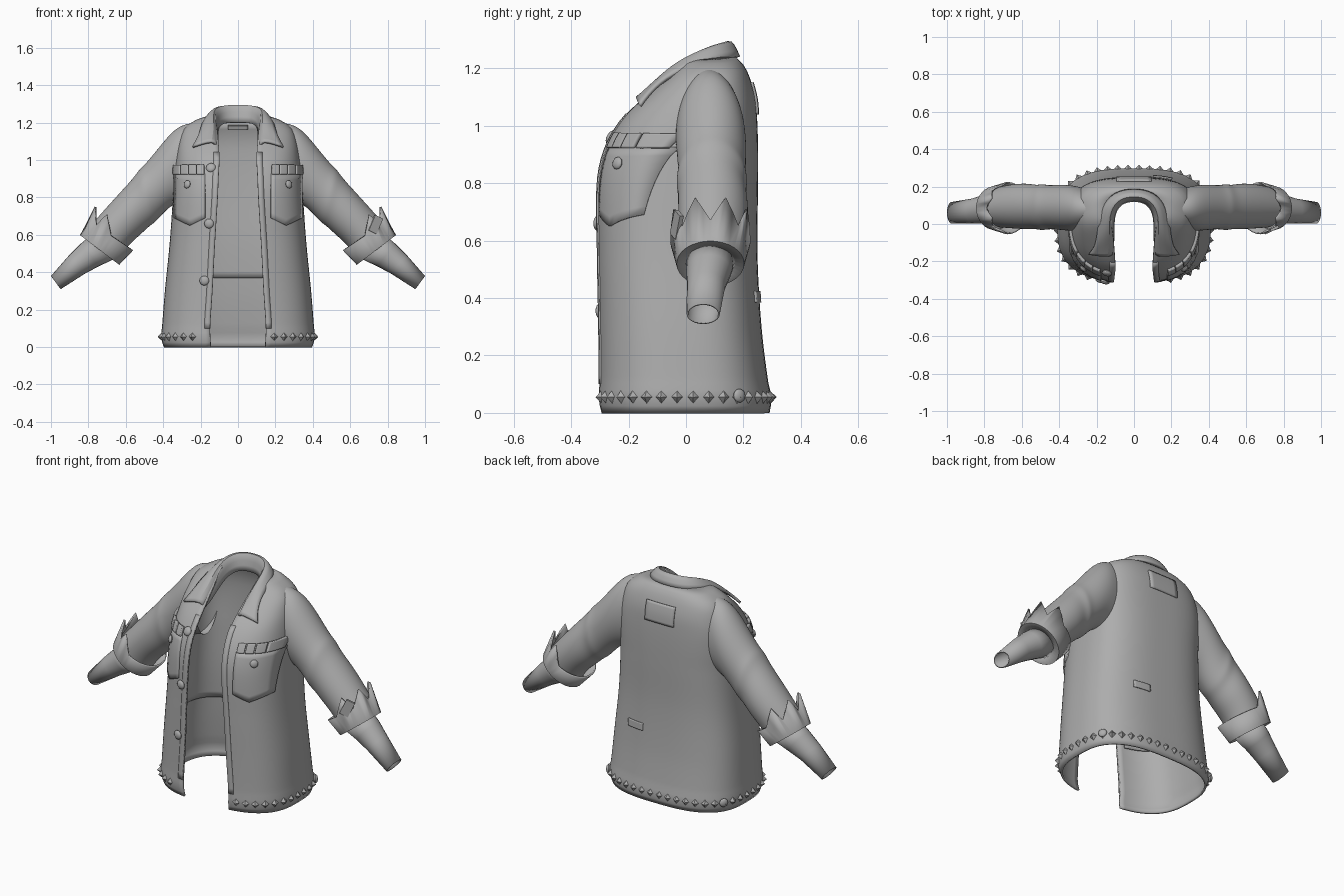
import bpy, bmesh, math
from mathutils import Vector, Matrix

cube = bpy.data.objects.get("Cube")
if cube:
    bpy.data.objects.remove(cube)

mat = bpy.data.materials.new("grey_cloth")
mat.use_nodes = True
GREY = (0.42, 0.42, 0.42, 1)
mat.diffuse_color = GREY
mat.node_tree.nodes["Principled BSDF"].inputs["Base Color"].default_value = GREY

# Torso sections: height, half width, front y, back y, middle y, half opening
SECTIONS = [
    (0.0, .39, -.295, .285, 0, .145), (.05, .405, -.305, .292, 0, .148),
    (.11, .40, -.302, .28, 0, .15), (.3, .385, -.302, .257, 0, .138),
    (.55, .36, -.306, .243, 0, .125), (.8, .342, -.306, .245, .02, .11),
    (.92, .335, -.28, .245, .05, .105), (1.02, .325, -.222, .242, .07, .1),
    (1.1, .31, -.14, .235, .07, .105), (1.17, .28, -.06, .215, .075, .112),
    (1.21, .22, -.02, .195, .08, .118), (1.238, .14, 0, .165, .08, .118)]
ROUND = 2.8


def section(z):
    """Smoothly interpolated torso section at a height."""
    s = SECTIONS
    i = max(k for k in range(len(s) - 1) if s[k][0] <= max(z, 0))
    h = s[i + 1][0] - s[i][0]
    t = min(1, (z - s[i][0]) / h)

    def slope(k, c):
        lo, hi = s[max(k - 1, 0)], s[min(k + 1, len(s) - 1)]
        return (hi[c] - lo[c]) / (hi[0] - lo[0]) * h
    out = []
    for c in range(1, 6):
        p, q, m, n = s[i][c], s[i + 1][c], slope(i, c), slope(i + 1, c)
        out.append(p + m * t + (3 * (q - p) - 2 * m - n) * t ** 2 + (2 * (p - q) + m + n) * t ** 3)
    return out


def on_body(a, z, off=0.0):
    """Point on the torso; angle 0 is the front, pi the back."""
    w, front, back, mid, gap = section(z)
    e = 2 / ROUND
    x = math.copysign((w + off) * abs(math.sin(a)) ** e, math.sin(a))
    k = abs(math.cos(a)) ** e
    y = mid - (mid - front + off) * k if math.cos(a) > 0 else mid + (back - mid + off) * k
    return Vector((x, y, z))


def angle(x, z, back=False):
    a = math.asin(min(1, abs(x) / section(z)[0]) ** (ROUND / 2))
    return math.copysign(math.pi - a if back else a, x)


def normal_at(a, z):
    d = .02
    n = (on_body(a + d, z) - on_body(a - d, z)).cross(on_body(a, z + d) - on_body(a, z - d))
    return n.normalized()


def finish(name, bm, mirror=False, subdiv=0, thick=0.0):
    bmesh.ops.recalc_face_normals(bm, faces=bm.faces)
    mesh = bpy.data.meshes.new(name)
    bm.to_mesh(mesh)
    bm.free()
    mesh.materials.append(mat)
    ob = bpy.data.objects.new(name, mesh)
    bpy.context.collection.objects.link(ob)
    bpy.ops.object.select_all(action='DESELECT')
    ob.select_set(True)
    bpy.context.view_layer.objects.active = ob
    bpy.ops.object.shade_smooth_by_angle(angle=math.radians(42))
    if mirror:
        ob.modifiers.new("mirror", 'MIRROR')
    if subdiv:
        m = ob.modifiers.new("subdivision", 'SUBSURF')
        m.levels = m.render_levels = subdiv
        m.boundary_smooth = 'PRESERVE_CORNERS'
    if thick:
        m = ob.modifiers.new("thickness", 'SOLIDIFY')
        m.thickness, m.offset = thick, 0
    return ob


def loft(name, rows, closed=False, **opts):
    bm = bmesh.new()
    grid = [[bm.verts.new(p) for p in row] for row in rows]
    n = len(grid[0])
    for r, s in zip(grid, grid[1:]):
        for i in range(n if closed else n - 1):
            j = (i + 1) % n
            bm.faces.new((r[i], r[j], s[j], s[i]))
    return finish(name, bm, **opts)


def oval(top_x, top_z, low_x, low_z, y, ry, n):
    """Tilted ring through a top and a bottom point."""
    c = Vector(((top_x + low_x) / 2, y, (top_z + low_z) / 2))
    v = Vector(((top_x - low_x) / 2, 0, (top_z - low_z) / 2))
    return [c + v * math.cos(t) + Vector((0, ry * math.sin(t), 0))
            for t in (math.tau * i / n for i in range(n))]


def shell(name, z0, z1, off, levels, thick, margin=0.0):
    rows = []
    for k in range(levels + 1):
        z = z0 + (z1 - z0) * k / levels
        a0 = angle(section(z)[4], z) + margin
        rows.append([on_body(a0 + (math.tau - 2 * a0) * i / 80, z, off) for i in range(81)])
    return loft(name, rows, thick=thick)


def patch(name, x0, x1, top, bottom, off=.007, thick=.012, back=False, mirror=False):
    """Cloth piece that follows the torso; edges may be functions of z or x."""
    rows = []
    for k in range(9):
        row = []
        for i in range(9):
            x = x0 + (x1 - x0) * i / 8
            low = bottom(x) if callable(bottom) else bottom
            z = low + (top - low) * k / 8
            row.append(on_body(angle(x, z, back), z, off))
        rows.append(row)
    return loft(name, rows, mirror=mirror, thick=thick)


def studs(name, spots, radius, pointed):
    bm = bmesh.new()
    for a, z, off in spots:
        n = normal_at(a, z)
        m = Matrix.Translation(on_body(a, z, off)) @ n.to_track_quat('Z', 'Y').to_matrix().to_4x4()
        if pointed:
            bmesh.ops.create_cone(bm, segments=4, radius1=radius, radius2=0, depth=radius,
                                  cap_ends=True, matrix=m)
        else:
            bmesh.ops.create_uvsphere(bm, u_segments=16, v_segments=8, radius=radius,
                                      matrix=m @ Matrix.Diagonal((1, 1, .5, 1)))
    return finish(name, bm)


# Torso and inner lining
shell("torso", 0, 1.238, 0, 48, .012)
shell("lining", .37, 1.2, -.02, 24, .008, margin=.1)

# Front edge trims
rows = []
for k in range(31):
    z = .1 + .94 * k / 30
    g = section(z)[4]
    rows.append([on_body(angle(g + d, z), z, .005) for d in (-.003, .012, .027)])
loft("front_trims", rows, mirror=True, thick=.01)

# Collar: rows run from the neck base over the fold to the outer edge
collar = [
    [(0, .13, 1.2), (.07, .115, 1.2), (.108, .06, 1.18), (.112, -.02, 1.14), (.112, -.09, 1.09), (.115, -.15, 1.065)],
    [(0, .15, 1.325), (.08, .135, 1.32), (.125, .07, 1.30), (.128, -.02, 1.25), (.118, -.1, 1.175), (.125, -.178, 1.11)],
    [(0, .188, 1.24), (.105, .17, 1.237), (.178, .09, 1.23), (.192, -.055, 1.18), (.212, -.125, 1.12), (.242, -.16, 1.07)]]
loft("collar", collar, mirror=True, subdiv=2, thick=.014)

# Sleeves with a soft fold near the elbow
sleeve = [(.25, 1.2, .26, .78, .08, .11), (.33, 1.185, .33, .765, .085, .125),
          (.43, 1.06, .37, .745, .09, .122), (.5, .975, .425, .685, .09, .118),
          (.53, .95, .45, .66, .09, .127), (.56, .905, .48, .64, .09, .118),
          (.62, .84, .52, .6, .095, .125), (.72, .73, .58, .55, .095, .12),
          (.79, .65, .63, .48, .09, .11)]
loft("sleeves", [oval(*r, 20) for r in sleeve], closed=True, mirror=True, subdiv=2)

# Rolled cuffs with a toothed outer edge
lip = oval(.79, .575, .67, .485, .08, .075, 32)
low = oval(.84, .6, .635, .445, .085, .115, 32)
high = oval(.79, .67, .565, .52, .085, .135, 32)
for i, p in enumerate(high):
    if math.cos(math.tau * i / 32) > .1:
        p += Vector((-.02, 0, .085)) * (0, .5, 1, .5)[i % 4]
loft("cuffs", [lip, low, high], closed=True, mirror=True, thick=.01)

# Inner tapering sleeves
inner = [(.78, .6, .67, .47, .085, .085), (.84, .55, .745, .435, .08, .075),
         (.9, .49, .82, .395, .07, .064), (.998, .378, .95, .312, .06, .055)]
loft("inner_sleeves", [oval(*r, 24) for r in inner], closed=True, mirror=True, thick=.006)

# Chest pockets with segmented loops above
patch("chest_pockets", .172, .333, .925, lambda x: .65 + .5 * abs(x - .252), mirror=True)
for i in range(4):
    x = .175 + .04 * i
    patch("pocket_loop", x, x + .035, .972, .922, off=.012, thick=.018, mirror=True)

# Buttons
studs("pocket_buttons", [(angle(x, .87), .87, .016) for x in (-.26, .26)], .022, False)
studs("front_buttons", [(angle(x, z), z, .012)
                        for x, z in ((-.14, .96), (-.15, .66), (-.175, .355))], .026, False)
studs("hem_buttons", [(a, .06, .012) for a in (-2.1, 2.1)], .024, False)

# Pointed studs spaced evenly along the hem
a0 = angle(.19, .05)
spots, run, last = [], 1, on_body(a0, .055)
for i in range(800):
    a = a0 + (math.tau - 2 * a0) * i / 800
    p = on_body(a, .055)
    run, last = run + (p - last).length, p
    if run > .052:
        spots.append((a, .055, .01))
        run = 0
studs("hem_studs", spots, .029, True)

# Back patches and neck label
patch("back_patch", -.09, .09, 1.15, 1.04, off=.008, back=True)
patch("back_tear", .1, .2, .425, .385, off=.008, back=True)
patch("neck_label", -.06, .06, 1.185, 1.165, off=-.03, thick=.008, back=True)

# Small patch on the left cuff
bm = bmesh.new()
turn = Matrix.Rotation(math.radians(25), 4, 'Z') @ Matrix.Rotation(math.radians(25), 4, 'Y')
bmesh.ops.create_cube(bm, size=1, matrix=Matrix.Translation((.735, -.032, .655)) @ turn
                      @ Matrix.Diagonal((.05, .015, .09, 1)))
finish("cuff_patch", bm)
